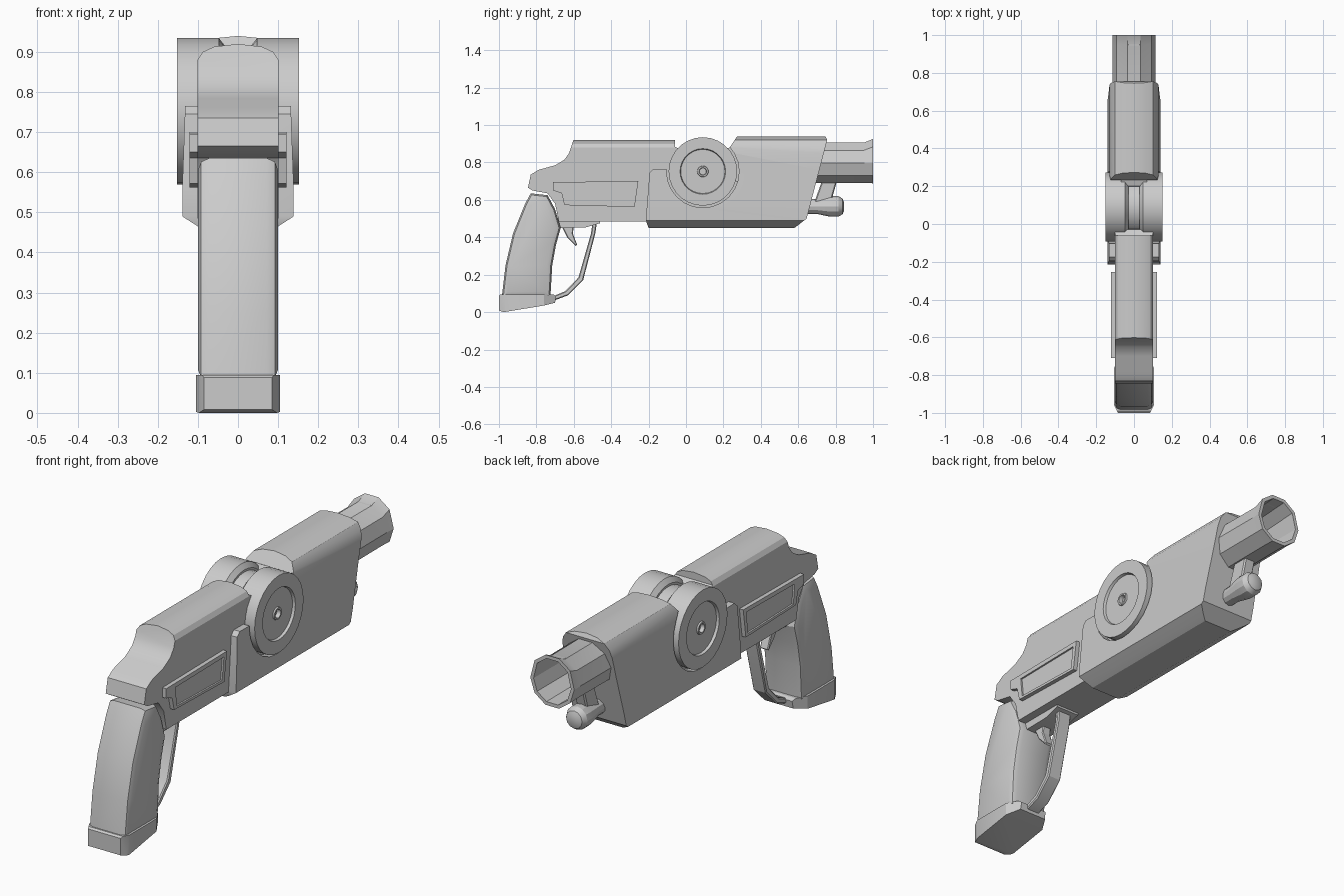
import bpy, bmesh, math

if "Cube" in bpy.data.objects:
    bpy.data.objects.remove(bpy.data.objects["Cube"])


def add(name, bm):
    bmesh.ops.recalc_face_normals(bm, faces=bm.faces)
    me = bpy.data.meshes.new(name)
    bm.to_mesh(me)
    bm.free()
    ob = bpy.data.objects.new(name, me)
    bpy.context.collection.objects.link(ob)
    return ob


def prism(name, pts, axis, lo, hi, bevel=0, seg=1):
    """Extrude a 2D outline along an axis; bevel rounds the rims of the end caps."""
    put = {'x': lambda a, p: (a, p[0], p[1]),
           'y': lambda a, p: (p[0], a, p[1]),
           'z': lambda a, p: (p[0], p[1], a)}[axis]
    bm = bmesh.new()
    A = [bm.verts.new(put(lo, p)) for p in pts]
    B = [bm.verts.new(put(hi, p)) for p in pts]
    caps = [bm.faces.new(A), bm.faces.new(B)]
    n = len(pts)
    for i in range(n):
        bm.faces.new((A[i], A[(i + 1) % n], B[(i + 1) % n], B[i]))
    bmesh.ops.recalc_face_normals(bm, faces=bm.faces)
    if bevel:
        edges = list({e for f in caps for e in f.edges})
        bmesh.ops.bevel(bm, geom=edges, offset=bevel, segments=seg,
                        profile=0.5, affect='EDGES', clamp_overlap=True)
    return add(name, bm)


def lathe(name, prof, axis, centre, n, edit=None):
    """Turn (distance, radius) pairs around the x or y axis."""
    bm = bmesh.new()
    rings = []
    for d, r in prof:
        ring = []
        for i in range(n):
            t = 2 * math.pi * i / n
            u, v = r * math.cos(t), r * math.sin(t)
            co = (d, centre[0] + u, centre[1] + v) if axis == 'x' else \
                 (centre[0] + u, d, centre[1] + v)
            ring.append(bm.verts.new(co))
        rings.append(ring)
    for a, b in zip(rings, rings[1:]):
        for i in range(n):
            j = (i + 1) % n
            bm.faces.new((a[i], a[j], b[j], b[i]))
    bm.faces.new(rings[0])
    bm.faces.new(rings[-1])
    if edit:
        for v in bm.verts:
            edit(v)
    return add(name, bm)


def carve(ob, tool, op):
    m = ob.modifiers.new('cut', 'BOOLEAN')
    m.operation, m.object, m.solver = op, tool, 'EXACT'
    bpy.context.view_layer.objects.active = ob
    bpy.ops.object.modifier_apply(modifier=m.name)
    bpy.data.objects.remove(tool)


def mirror(half):
    return half + [(-x, z) for x, z in reversed(half) if x > 0]


WHEEL = (0.09, 0.752)

# Rear body: side outline trimmed by a rounded cross-section
body = prism('rear_body', [
    (-0.60, 0.925), (-0.06, 0.925), (-0.06, 0.885), (-0.03, 0.87), (0.0, 0.72),
    (0.3, 0.70), (0.3, 0.485), (-0.68, 0.485), (-0.70, 0.58), (-0.74, 0.635),
    (-0.82, 0.65), (-0.845, 0.665), (-0.83, 0.735), (-0.79, 0.76), (-0.70, 0.785),
    (-0.65, 0.815), (-0.625, 0.85)], 'x', -0.2, 0.2)
carve(body, prism('section', mirror([
    (0, 0.92), (0.06, 0.913), (0.088, 0.9), (0.101, 0.88), (0.101, 0.4)]),
    'y', -1.2, 1.2), 'INTERSECT')

# Front shell with slanted nose and wheel cut-out
shell = prism('front_shell', [
    (-0.215, 0.49), (-0.2, 0.45), (0.58, 0.45), (0.645, 0.50), (0.755, 0.92),
    (0.74, 0.95), (0.28, 0.95), (0.22, 0.86), (0.10, 0.76), (-0.175, 0.765),
    (-0.195, 0.745)], 'x', -0.2, 0.2)
carve(shell, prism('section', mirror([
    (0, 0.94), (0.06, 0.934), (0.10, 0.92), (0.122, 0.89), (0.13, 0.85),
    (0.132, 0.76), (0.139, 0.56), (0.139, 0.49), (0.10, 0.465), (0.07, 0.448)]),
    'y', -0.5, 0.9), 'INTERSECT')
carve(shell, lathe('cutter', [(-0.3, 0.194), (0.3, 0.194)], 'x', WHEEL, 24), 'DIFFERENCE')

# Side wheels and the hub drum between them
for s, side in ((1, 'right'), (-1, 'left')):
    lathe('wheel_' + side, [(s * d, r) for d, r in (
        (0.03, 0.16), (0.048, 0.183), (0.152, 0.183), (0.152, 0.122), (0.14, 0.118),
        (0.14, 0.03), (0.147, 0.028), (0.147, 0.02), (0.128, 0.018))], 'x', WHEEL, 28)
lathe('hub_drum', [(-0.1, 0.15), (0.1, 0.15)], 'x', WHEEL, 28)
prism('hub_bridge', [(0.18, 0.7), (0.3, 0.7), (0.3, 0.90), (0.2, 0.87)], 'x', -0.07, 0.07)


# Ten-sided hollow barrel with raised muzzle lip
def lip(v):
    if v.co.y > 0.99 and v.co.z > 0.84:
        v.co.z += 0.018


lathe('barrel', [(0.55, 0.115), (0.95, 0.113), (1.0, 0.115), (1.0, 0.098), (0.7, 0.096)],
      'y', (0, 0.798), 10, lip)

# Lower rod and its strut
lathe('under_rod', [(0.5, 0.038), (0.7, 0.04), (0.77, 0.055), (0.815, 0.055),
                    (0.837, 0.042), (0.845, 0.022)], 'y', (0, 0.565), 12)
prism('rod_strut', [(0.68, 0.57), (0.77, 0.57), (0.81, 0.71), (0.73, 0.71)],
      'x', -0.028, 0.028, 0.006)

# Raised side panels with shallow recess
for s, side in ((1, 'right'), (-1, 'left')):
    panel = prism('side_panel_' + side, [
        (-0.71, 0.695), (-0.255, 0.70), (-0.275, 0.562), (-0.65, 0.572),
        (-0.665, 0.635), (-0.71, 0.65)], 'x', s * 0.08, s * 0.121)
    carve(panel, prism('recess', [
        (-0.64, 0.675), (-0.278, 0.68), (-0.292, 0.575), (-0.63, 0.583)],
        'x', s * 0.113, s * 0.2), 'DIFFERENCE')

# Grip
prism('grip', [
    (-0.985, 0.08), (-0.965, 0.25), (-0.925, 0.42), (-0.86, 0.58), (-0.83, 0.635),
    (-0.74, 0.625), (-0.70, 0.55), (-0.67, 0.45), (-0.695, 0.36), (-0.715, 0.25),
    (-0.725, 0.08)], 'x', -0.1, 0.1, 0.028, 2)

# Grip base with clipped corners
base = prism('grip_base', [
    (-1.0, 0.088), (-0.99, 0.095), (-0.71, 0.095), (-0.695, 0.085), (-0.70, 0.05),
    (-0.76, 0.035), (-0.975, 0.0), (-1.0, 0.008)], 'x', -0.2, 0.2)
carve(base, prism('section', [
    (-0.105, -0.96), (-0.08, -1.01), (0.08, -1.01), (0.105, -0.96),
    (0.105, -0.76), (0.06, -0.68), (-0.06, -0.68), (-0.105, -0.76)],
    'z', -0.1, 0.2), 'INTERSECT')

# Trigger plate, trigger and guard
prism('trigger_plate', [(-0.69, 0.5), (-0.46, 0.5), (-0.46, 0.475), (-0.54, 0.452),
                        (-0.68, 0.45)], 'x', -0.06, 0.06)
prism('trigger', [(-0.665, 0.46), (-0.635, 0.40), (-0.59, 0.353), (-0.582, 0.36),
                  (-0.605, 0.42), (-0.60, 0.46)], 'x', -0.022, 0.022, 0.004)
prism('trigger_guard', [
    (-0.475, 0.49), (-0.485, 0.42), (-0.55, 0.17), (-0.63, 0.09), (-0.71, 0.06),
    (-0.71, 0.085), (-0.645, 0.112), (-0.575, 0.185), (-0.508, 0.42), (-0.498, 0.49)],
    'x', -0.035, 0.035, 0.005)

# Smooth the rounded surfaces, keep hard edges
for ob in bpy.context.scene.objects:
    ob.select_set(True)
bpy.context.view_layer.objects.active = body
bpy.ops.object.shade_smooth_by_angle(angle=math.radians(28))
